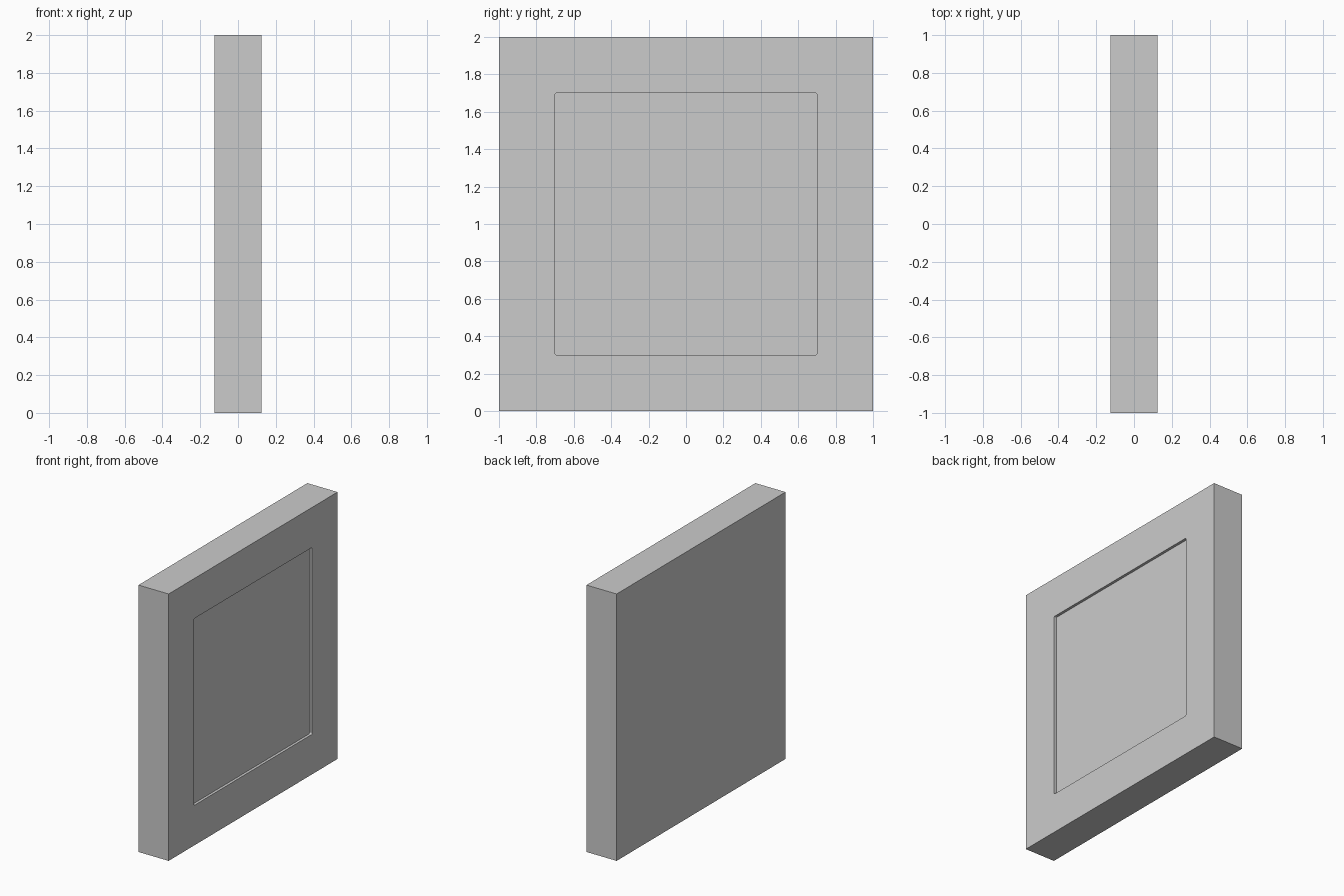
import bpy, bmesh

if "Cube" in bpy.data.objects:
    bpy.data.objects.remove(bpy.data.objects["Cube"])

THICK, SIZE, BORDER, DEPTH, RADIUS = 0.25, 2.0, 0.3, 0.02, 0.01


def box(name, size, loc, corner_radius=0.0):
    bm = bmesh.new()
    bmesh.ops.create_cube(bm, size=1)
    bmesh.ops.scale(bm, vec=size, verts=bm.verts)
    if corner_radius:
        # round only the edges running along x
        edges = [e for e in bm.edges
                 if abs(e.verts[0].co.x - e.verts[1].co.x) > 1e-4]
        bmesh.ops.bevel(bm, geom=edges, offset=corner_radius, segments=4,
                        profile=0.5, affect='EDGES')
    bmesh.ops.recalc_face_normals(bm, faces=bm.faces)
    mesh = bpy.data.meshes.new(name)
    bm.to_mesh(mesh)
    bm.free()
    ob = bpy.data.objects.new(name, mesh)
    ob.location = loc
    bpy.context.collection.objects.link(ob)
    return ob


# Square slab standing upright
panel = box("wall_panel", (THICK, SIZE, SIZE), (0, 0, SIZE / 2))

# Shallow rounded recess on the +x face
opening = SIZE - 2 * BORDER
cutter = box("recess_cutter", (2 * DEPTH, opening, opening),
             (THICK / 2, 0, SIZE / 2), RADIUS)
cutter.hide_render = True

mod = panel.modifiers.new("recess", 'BOOLEAN')
mod.operation = 'DIFFERENCE'
mod.solver = 'EXACT'
mod.object = cutter
bpy.context.view_layer.objects.active = panel
panel.select_set(True)
bpy.ops.object.modifier_apply(modifier=mod.name)
bpy.data.objects.remove(cutter)
